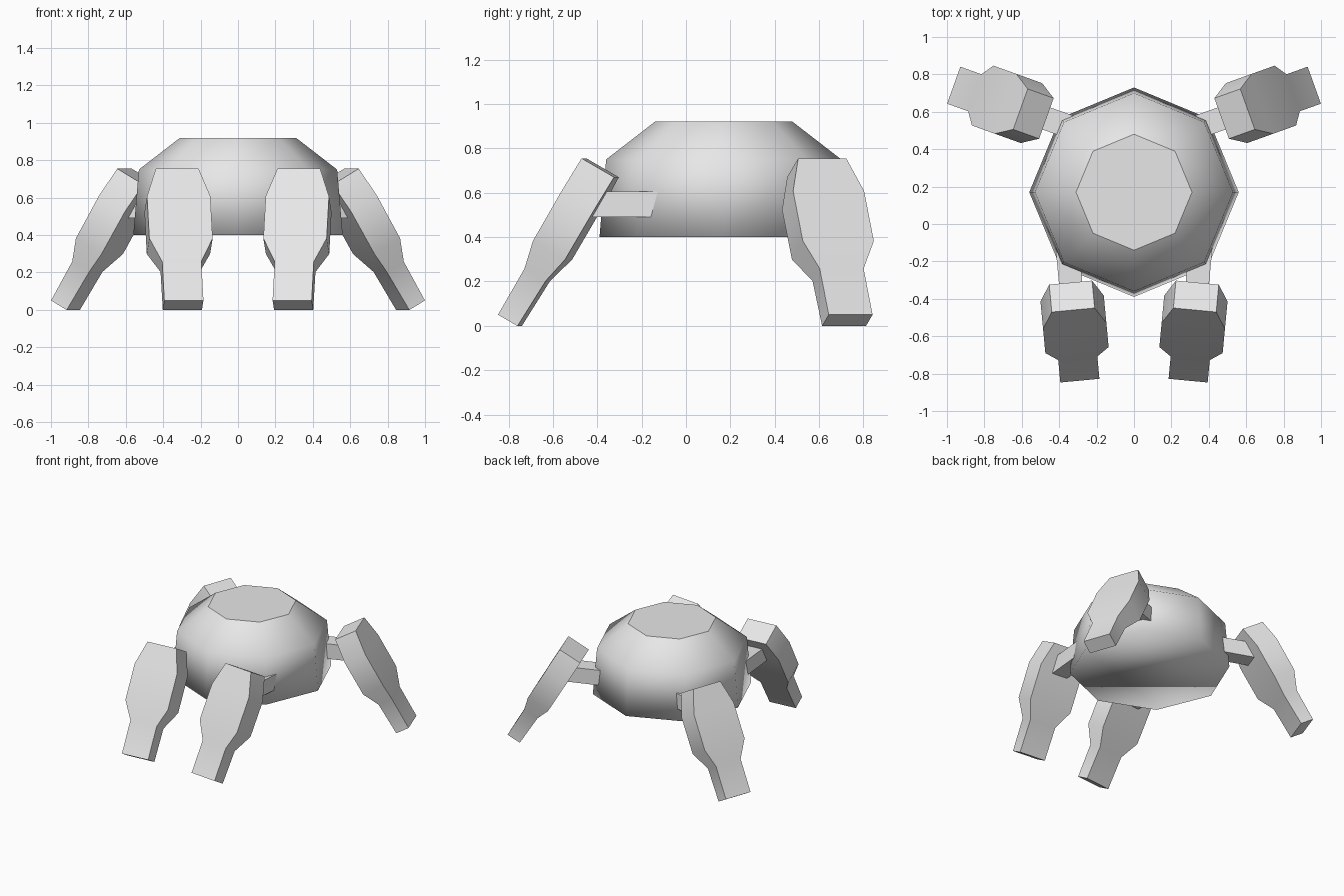
import bpy, bmesh, math
from mathutils import Matrix, Vector

cube = bpy.data.objects.get("Cube")
if cube:
    bpy.data.objects.remove(cube, do_unlink=True)

# Single flat colour
grey = bpy.data.materials.new("plain_grey")
grey.use_nodes = True
grey.diffuse_color = (0.8, 0.8, 0.8, 1)
grey.node_tree.nodes["Principled BSDF"].inputs["Base Color"].default_value = (0.8, 0.8, 0.8, 1)


def loft(name, rings, matrix=Matrix()):
    """Skin a list of equal-length vertex rings and cap both ends."""
    bm = bmesh.new()
    rows = [[bm.verts.new(p) for p in ring] for ring in rings]
    n = len(rows[0])
    for a, b in zip(rows, rows[1:]):
        for i in range(n):
            j = (i + 1) % n
            bm.faces.new((a[i], a[j], b[j], b[i]))
    bm.faces.new(rows[0])
    bm.faces.new(rows[-1])
    bmesh.ops.recalc_face_normals(bm, faces=bm.faces)
    mesh = bpy.data.meshes.new(name)
    bm.to_mesh(mesh)
    bm.free()
    mesh.materials.append(grey)
    obj = bpy.data.objects.new(name, mesh)
    obj.matrix_world = matrix
    bpy.context.collection.objects.link(obj)
    return obj


# Eight-sided domed body: (radius, height)
profile = [(0.56, 0.40), (0.53, 0.75), (0.31, 0.92)]
body = loft("body", [[(r * math.cos(i * math.pi / 4), r * math.sin(i * math.pi / 4), z)
                      for i in range(8)] for r, z in profile],
            Matrix.Translation((0, 0.17, 0)))
for face in body.data.polygons:
    face.use_smooth = face.normal.z < 0.95   # only the top plate stays flat

# Leg sections: (distance down the leg, half width, outer offset, inner offset)
SECTIONS = [(0.0, 0.115, 0.0, 0.17), (0.17, 0.17, 0.0, 0.17), (0.43, 0.17, 0.0, 0.168),
            (0.56, 0.105, 0.024, 0.135), (0.80, 0.105, 0.024, 0.126)]
TILT = math.radians(30)
DOWN = Vector((0, -math.sin(TILT), -math.cos(TILT)))
INWARD = Vector((0, math.cos(TILT), -math.sin(TILT)))


def leg(name, x, y, turn):
    matrix = Matrix.Translation((x, y, 0)) @ Matrix.Rotation(math.radians(turn), 4, 'Z')
    rings = []
    for s, w, outer, inner in SECTIONS:
        base = Vector((0, 0, 0.755)) + DOWN * s
        rings.append([base + INWARD * t + Vector((side, 0, 0))
                      for side, t in ((-w, outer), (w, outer), (w, inner), (-w, inner))])
    obj = loft(name + "_leg", rings, matrix)
    for face in obj.data.polygons:
        face.use_smooth = True
    obj.data.set_sharp_from_angle(angle=math.radians(30))
    # Square strut joining the leg to the body
    loft(name + "_strut", [[(a, b, z) for a, z in ((-0.0625, 0.49), (0.0625, 0.49),
                                                   (0.0625, 0.605), (-0.0625, 0.605))]
                           for b in (-0.03, 0.42)], matrix)


for label, side in (("left", 1), ("right", -1)):
    leg("front_" + label, side * 0.325, -0.46, side * -5.4)
    leg("back_" + label, side * 0.607, 0.614, side * 109.75)
